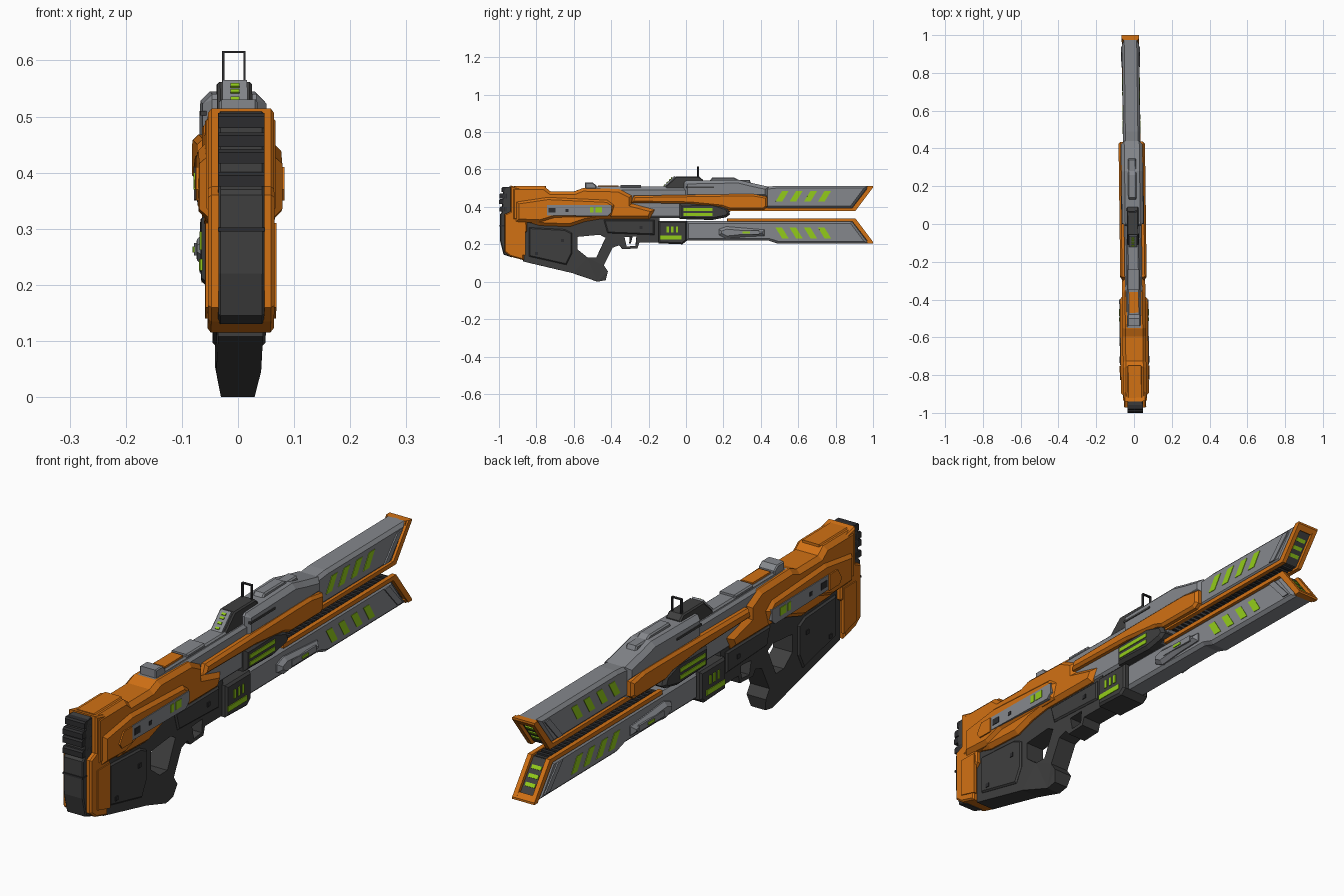
import bpy, bmesh
from mathutils import Matrix


def material(name, rgb):
    m = bpy.data.materials.new(name)
    m.diffuse_color = (*rgb, 1)
    return m


ORANGE = material("orange", (0.64, 0.165, 0.007))
GREY = material("grey", (0.235, 0.245, 0.265))
DARK = material("dark_grey", (0.05, 0.05, 0.05))
BLACK = material("black", (0.026, 0.026, 0.028))
GREEN = material("green", (0.29, 0.6, 0.01))

# the whole model sits slightly turned about z
PLACE = Matrix.Translation((-0.0065, 0, 0)) @ Matrix.Rotation(0.0128, 4, 'Z')


def part(name, polys, half, mat, inner=None, bev=0, holes=(), foot=None):
    """Extrude side profiles (y, z) to x = +-half; with inner, make a mirrored pair of plates."""
    out = bmesh.new()
    spans = [(-half, half)] if inner is None else [(inner, half), (-half, -inner)]
    for pts in polys:
        for x0, x1 in spans:
            edges, verts = [], []
            for loop in (pts, *holes):
                vs = [out.verts.new((x0, y, z)) for y, z in loop]
                verts += vs
                if holes:
                    edges += [out.edges.new((vs[i - 1], vs[i])) for i in range(len(vs))]
            if holes:
                res = bmesh.ops.triangle_fill(out, edges=edges, use_beauty=True)
                faces = [g for g in res["geom"] if isinstance(g, bmesh.types.BMFace)]
            else:
                faces = [out.faces.new(verts)]
            ext = bmesh.ops.extrude_face_region(out, geom=faces, use_keep_orig=True)
            new = [g for g in ext["geom"] if isinstance(g, bmesh.types.BMVert)]
            bmesh.ops.translate(out, verts=new, vec=(x1 - x0, 0, 0))
    if bev:
        rim = [e for e in out.edges if abs(e.verts[0].co.x - e.verts[1].co.x) < 1e-6
               and abs(abs(e.verts[0].co.x) - half) < 1e-6]
        bmesh.ops.bevel(out, geom=rim, offset=bev, segments=1, affect='EDGES', clamp_overlap=True)
    if foot:
        for v in out.verts:
            if v.co.z < foot:
                v.co.x *= 0.75
    bmesh.ops.recalc_face_normals(out, faces=out.faces)
    out.transform(PLACE)
    me = bpy.data.meshes.new(name)
    out.to_mesh(me)
    out.free()
    me.materials.append(mat)
    bpy.context.collection.objects.link(bpy.data.objects.new(name, me))


def box(y0, y1, z0, z1):
    return [(y0, z0), (y1, z0), (y1, z1), (y0, z1)]


def slant(p, d, s0, s1, d0, d1):
    """Rectangle along unit direction d from p, raised d0..d1 to its right."""
    return [(p[0] + s * d[0] + h * d[1], p[1] + s * d[1] - h * d[0])
            for s, h in ((s0, d0), (s1, d0), (s1, d1), (s0, d1))]


# --- two barrel forks, the lower one mirrored in z
for side in ("upper", "lower"):
    def f(polys):
        return polys if side == "upper" else [[(y, 0.717 - z) for y, z in p] for p in polys]
    start = 0.2 if side == "upper" else 0.0
    top = 0.508 if side == "upper" else 0.497
    part(side + "_fork", f([[(start, 0.393), (0.885, 0.393), (0.975, 0.513), (0.49, 0.513),
                             (0.44, top), (start, top)]]), 0.045, GREY, bev=0.012)
    part(side + "_fork_lips", f([[(0.22, 0.378), (0.905, 0.378), (1.0, 0.505), (1.0, 0.513),
                                  (0.98, 0.513), (0.888, 0.394), (0.22, 0.394)]]),
         0.046, ORANGE, inner=0.029)
    part(side + "_muzzle_cap", f([[(0.965, 0.5), (0.985, 0.487), (1.0, 0.505), (1.0, 0.513),
                                   (0.972, 0.513)]]), 0.04, ORANGE)
    part(side + "_rail_bed", f([box(0.22, 0.89, 0.386, 0.396)]), 0.029, DARK)
    part(side + "_rail_teeth", f([box(0.24 + i * 0.025, 0.254 + i * 0.025, 0.379, 0.388)
                                  for i in range(26)]), 0.026, BLACK)
    p, d = (0.885, 0.393), (0.6, 0.8)
    part(side + "_muzzle_insert", f([slant(p, d, 0, 0.135, -0.005, 0.012)]), 0.029, DARK)
    part(side + "_muzzle_lights", f([slant(p, d, s, s + 0.014, 0.01, 0.016)
                                     for s in (0.03, 0.062, 0.094)]), 0.02, GREEN)
    part(side + "_fork_stripes", f([[(y, 0.428), (y + 0.035, 0.428), (y + 0.07, 0.485),
                                     (y + 0.035, 0.485)] for y in (0.478, 0.553, 0.63, 0.705)]),
         0.047, GREEN, inner=0.043)
    part(side + "_muzzle_plate", f([[(0.83, 0.405), (0.86, 0.405), (0.94, 0.495), (0.91, 0.495)]]),
         0.05, GREY, inner=0.043)

# --- bulge on the lower fork
part("lower_fork_bulge", [[(0.175, 0.25), (0.215, 0.23), (0.31, 0.24), (0.42, 0.245), (0.42, 0.278),
                           (0.31, 0.287), (0.215, 0.295), (0.175, 0.28)]], 0.064, GREY, bev=0.014)
part("bulge_panel", [box(0.24, 0.39, 0.252, 0.275)], 0.067, GREY, inner=0.06)
part("bulge_light", [box(0.30, 0.34, 0.258, 0.268)], 0.07, GREEN, inner=0.064)

# --- receiver core and top parts
part("receiver_core", [[(-0.55, 0.34), (0.2, 0.34), (0.24, 0.38), (0.44, 0.38), (0.44, 0.5),
                        (-0.55, 0.5)]], 0.046, GREY, bev=0.01)
part("top_housing", [[(-0.01, 0.45), (0.44, 0.45), (0.44, 0.508), (0.34, 0.53), (0.28, 0.545),
                      (0.0, 0.54), (-0.01, 0.53)]], 0.057, GREY, bev=0.024)
part("top_housing_ridge", [[(0.12, 0.53), (0.14, 0.556), (0.26, 0.556), (0.28, 0.545),
                            (0.34, 0.545), (0.35, 0.52)]], 0.022, GREY, bev=0.005)
part("housing_slot", [box(0.0, 0.15, 0.502, 0.51)], 0.06, DARK, inner=0.045)
part("top_rail", [box(-0.5, -0.1, 0.48, 0.508)], 0.032, GREY, bev=0.006)
part("rear_sight_block", [[(-0.54, 0.48), (-0.48, 0.48), (-0.48, 0.515), (-0.5, 0.53),
                           (-0.54, 0.53)]], 0.034, GREY, bev=0.004)
part("rail_insert", [box(-0.47, -0.36, 0.5, 0.515)], 0.024, ORANGE)
part("rail_block", [box(-0.35, -0.24, 0.5, 0.516)], 0.034, GREY, bev=0.005)

# --- front sight
part("sight_base", [[(-0.13, 0.49), (-0.055, 0.562), (0.07, 0.562), (0.09, 0.545), (0.09, 0.53),
                     (0.0, 0.5), (0.0, 0.48)]], 0.031, DARK, bev=0.005)
p, d = (-0.13, 0.49), (0.721, 0.693)
part("sight_ramp_plate", [slant(p, d, 0.01, 0.1, -0.005, 0.002),
                          slant(p, d, 0.01, 0.1, -0.008, -0.002)], 0.022, GREY)
part("sight_ramp_lights", [slant(p, d, s, s + 0.008, -0.012, -0.002)
                           for s in (0.025, 0.045, 0.065, 0.08)], 0.008, GREEN)
part("sight_loop_posts", [box(0.06, 0.07, 0.555, 0.617)], 0.021, BLACK, inner=0.017)
part("sight_loop_bar", [box(0.06, 0.07, 0.613, 0.617)], 0.021, BLACK)

# --- orange side guard
part("side_guard", [[(-0.295, 0.422), (-0.28, 0.46), (0.26, 0.468), (0.36, 0.468), (0.435, 0.455),
                     (0.435, 0.4), (0.415, 0.385), (0.23, 0.385), (0.19, 0.4), (0.02, 0.417)]],
     0.07, ORANGE, bev=0.01)

# --- power cell between the forks
part("power_cell", [[(-0.035, 0.417), (0.14, 0.42), (0.22, 0.395), (0.235, 0.36), (0.215, 0.345),
                     (0.14, 0.33), (-0.035, 0.335)]], 0.064, DARK, bev=0.012)
part("power_cell_lights", [box(-0.015, 0.14, 0.379, 0.394), box(-0.015, 0.14, 0.352, 0.367)],
     0.067, GREEN, inner=0.06)

# --- magazine
part("magazine", [[(-0.147, 0.205), (-0.02, 0.2), (0.005, 0.22), (0.005, 0.325),
                   (-0.147, 0.325)]], 0.06, DARK, bev=0.008)
part("magazine_lights", [box(y, y + 0.012, 0.262, 0.295) for y in (-0.105, -0.08, -0.055)]
     + [box(-0.14, -0.025, 0.226, 0.246)], 0.063, GREEN, inner=0.056)

# --- stock and grip frame with two openings
part("stock_frame",
     [[(-0.87, 0.33), (-0.62, 0.33), (-0.46, 0.345), (-0.142, 0.345), (-0.142, 0.209), (-0.25, 0.209),
       (-0.26, 0.178), (-0.34, 0.174), (-0.356, 0.195), (-0.393, 0.182), (-0.44, 0.088),
       (-0.418, 0.055), (-0.43, 0.008), (-0.473, 0.0), (-0.607, 0.046), (-0.87, 0.108)]],
     0.04, DARK, foot=0.03,
     holes=([(-0.58, 0.24), (-0.46, 0.251), (-0.43, 0.235), (-0.479, 0.13), (-0.527, 0.13),
             (-0.58, 0.172)],
            [(-0.329, 0.238), (-0.265, 0.242), (-0.27, 0.192), (-0.318, 0.188)]))
part("trigger", [[(-0.3, 0.245), (-0.285, 0.245), (-0.295, 0.205), (-0.304, 0.205)]], 0.01, BLACK)
part("stock_panels", [[(-0.84, 0.135), (-0.64, 0.09), (-0.61, 0.15), (-0.61, 0.26), (-0.65, 0.28),
                       (-0.84, 0.29)],
                      [(-0.42, 0.26), (-0.17, 0.25), (-0.17, 0.33), (-0.44, 0.33)]],
     0.047, DARK, bev=0.006)
part("stock_pins", [box(y - 0.008, y + 0.008, z - 0.008, z + 0.008)
                    for y, z in ((-0.8, 0.15), (-0.66, 0.22), (-0.24, 0.29))], 0.05, BLACK, inner=0.044)

# --- orange rear body
part("rear_body", [[(-0.935, 0.508), (-0.757, 0.508), (-0.725, 0.483), (-0.596, 0.483),
                    (-0.553, 0.5), (-0.36, 0.496), (-0.29, 0.46), (-0.29, 0.417), (-0.168, 0.385),
                    (-0.195, 0.335), (-0.46, 0.335), (-0.543, 0.321), (-0.623, 0.294),
                    (-0.783, 0.3), (-0.853, 0.321), (-0.935, 0.321)]], 0.062, ORANGE, bev=0.016)
part("rear_side_armor", [[(-0.91, 0.43), (-0.74, 0.455), (-0.42, 0.44), (-0.38, 0.41),
                          (-0.40, 0.345), (-0.7, 0.34), (-0.78, 0.315), (-0.91, 0.32)]],
     0.074, ORANGE, bev=0.016)
part("rear_top_cap", [box(-0.92, -0.75, 0.49, 0.512)], 0.04, ORANGE, bev=0.006)
part("armor_trim", [[(-0.825, 0.37), (-0.8, 0.41), (-0.75, 0.41), (-0.75, 0.35), (-0.81, 0.35)]],
     0.079, ORANGE, inner=0.07)
part("armor_plate", [[(-0.745, 0.355), (-0.42, 0.35), (-0.4, 0.37), (-0.4, 0.41), (-0.745, 0.41)]],
     0.077, GREY, inner=0.062)
part("armor_lights", [box(-0.515, -0.495, 0.37, 0.4), box(-0.485, -0.45, 0.37, 0.4)],
     0.079, GREEN, inner=0.073)
part("armor_marks", [box(-0.735, -0.7, 0.37, 0.395), box(-0.645, -0.63, 0.373, 0.388)],
     0.079, BLACK, inner=0.073)

# --- butt frame, pad and ribs
part("butt_frame", [[(-0.939, 0.514), (-0.86, 0.495), (-0.85, 0.27), (-0.868, 0.255),
                     (-0.868, 0.115), (-0.94, 0.135), (-0.972, 0.16), (-0.972, 0.36),
                     (-0.939, 0.375)]], 0.059, ORANGE, bev=0.006)
part("butt_frame_band", [[(-0.935, 0.31), (-0.86, 0.31), (-0.86, 0.14), (-0.935, 0.16)]],
     0.063, ORANGE, inner=0.05)
part("butt_pad", [[(-0.93, 0.51), (-0.965, 0.505), (-0.978, 0.48), (-0.985, 0.37), (-0.995, 0.36),
                   (-0.994, 0.22), (-0.975, 0.145), (-0.93, 0.13)]], 0.041, DARK, bev=0.004)
part("butt_ribs", [[(-0.94, z), (-0.94, z + 0.026), (y + 0.006, z + 0.026), (y, z + 0.02), (y, z)]
                   for y, z in ((-0.998, 0.375), (-1.0, 0.416), (-0.998, 0.446), (-0.985, 0.48))],
     0.041, BLACK)
part("butt_seam", [box(-0.998, -0.95, 0.295, 0.302)], 0.0415, BLACK)
